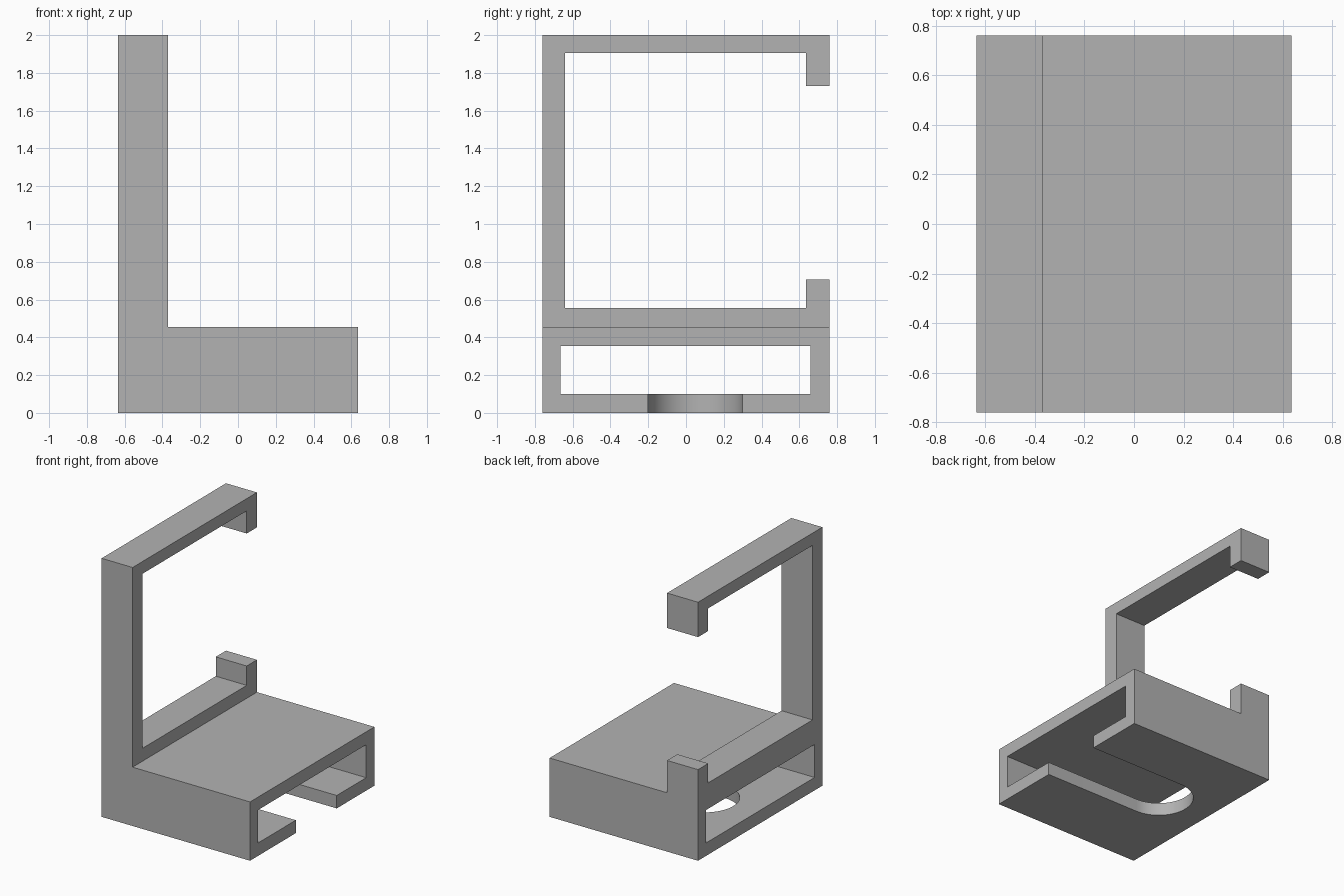
import bpy, bmesh, math
from mathutils import Vector

cube = bpy.data.objects.get("Cube")
if cube:
    bpy.data.objects.remove(cube, do_unlink=True)

grey = bpy.data.materials.new("plain_grey")
grey.use_nodes = True
GREY = (0.45, 0.45, 0.45, 1)
grey.diffuse_color = GREY
grey.node_tree.nodes["Principled BSDF"].inputs["Base Color"].default_value = GREY


def prism(name, outline, offset):
    """Extrude a closed outline of 3D points along offset."""
    bm = bmesh.new()
    face = bm.faces.new([bm.verts.new(p) for p in outline])
    result = bmesh.ops.extrude_face_region(bm, geom=[face], use_keep_orig=True)
    moved = [v for v in result["geom"] if isinstance(v, bmesh.types.BMVert)]
    bmesh.ops.translate(bm, verts=moved, vec=Vector(offset))
    bmesh.ops.recalc_face_normals(bm, faces=bm.faces)
    mesh = bpy.data.meshes.new(name)
    bm.to_mesh(mesh)
    bm.free()
    mesh.materials.append(grey)
    obj = bpy.data.objects.new(name, mesh)
    bpy.context.collection.objects.link(obj)
    return obj


def box(name, x, y, z):
    corners = [(x[0], y[0], z[0]), (x[0], y[1], z[0]),
               (x[0], y[1], z[1]), (x[0], y[0], z[1])]
    return prism(name, corners, (x[1] - x[0], 0, 0))


def cut(target, cutter):
    """Subtract the cutter, then discard it."""
    cutter.hide_render = True
    mod = target.modifiers.new("cut", "BOOLEAN")
    mod.operation = "DIFFERENCE"
    mod.solver = "EXACT"
    mod.object = cutter
    bpy.ops.object.select_all(action="DESELECT")
    target.select_set(True)
    bpy.context.view_layer.objects.active = target
    bpy.ops.object.modifier_apply(modifier=mod.name)
    bpy.data.objects.remove(cutter, do_unlink=True)


HALF_X, HALF_Y, TOP = 0.635, 0.76, 2.0
BASE_TOP, ARM_X = 0.455, -0.37
LIP_Y = 0.635

# Open hooked frame, extruded across the full width
frame_profile = [
    (-HALF_Y, 0), (HALF_Y, 0), (HALF_Y, 0.705), (LIP_Y, 0.705),
    (LIP_Y, 0.555), (-0.64, 0.555), (-0.64, 1.905), (LIP_Y, 1.905),
    (LIP_Y, 1.73), (HALF_Y, 1.73), (HALF_Y, TOP), (-HALF_Y, TOP),
]
bracket = prism("hooked_bracket", [(-HALF_X, y, z) for y, z in frame_profile],
                (2 * HALF_X, 0, 0))

# Trim the frame to a narrow arm above the base
cut(bracket, box("arm_trim", (ARM_X, 1), (-1, 1), (BASE_TOP, TOP + 1)))

# Rectangular tunnel through the base
cut(bracket, box("tunnel_cutter", (-1, 1), (-0.665, 0.66), (0.1, 0.355)))

# Round-ended slot in the floor, open on one side
SLOT_X, SLOT_Y, RADIUS, STEPS = -0.19, 0.05, 0.25, 32
angles = [math.pi * (0.5 + i / STEPS) for i in range(STEPS + 1)]
slot = [(SLOT_X + RADIUS * math.cos(a), SLOT_Y + RADIUS * math.sin(a), -0.1)
        for a in angles]
slot += [(1, SLOT_Y - RADIUS, -0.1), (1, SLOT_Y + RADIUS, -0.1)]
cut(bracket, prism("slot_cutter", slot, (0, 0, 0.3)))

bpy.ops.object.shade_smooth_by_angle(angle=math.radians(30))
